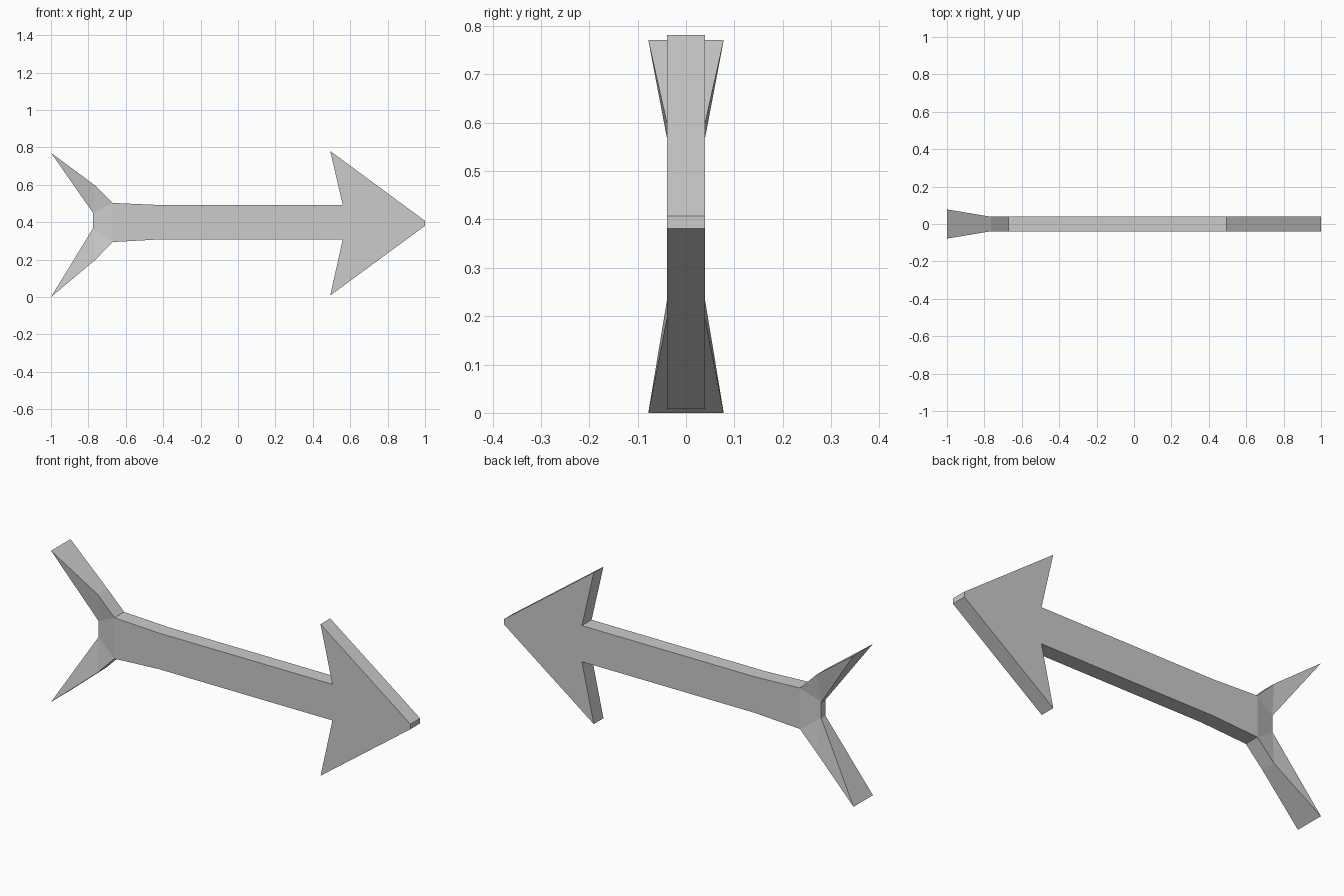
import bpy
import bmesh

cube = bpy.data.objects.get("Cube")
if cube:
    bpy.data.objects.remove(cube, do_unlink=True)

HALF = 0.039  # half thickness of the shaft and head

grey = bpy.data.materials.new("light_grey")
grey.use_nodes = True
colour = (0.6, 0.6, 0.6, 1)
grey.diffuse_color = colour
grey.node_tree.nodes["Principled BSDF"].inputs["Base Color"].default_value = colour


def finish(bm, name):
    bmesh.ops.recalc_face_normals(bm, faces=bm.faces)
    mesh = bpy.data.meshes.new(name)
    bm.to_mesh(mesh)
    bm.free()
    mesh.materials.append(grey)
    obj = bpy.data.objects.new(name, mesh)
    bpy.context.collection.objects.link(obj)
    return obj


def prism(name, outline):
    """Extrude an x-z outline through the thickness."""
    bm = bmesh.new()
    face = bm.faces.new([bm.verts.new((x, -HALF, z)) for x, z in outline])
    out = bmesh.ops.extrude_face_region(bm, geom=[face])
    verts = [v for v in out["geom"] if isinstance(v, bmesh.types.BMVert)]
    bmesh.ops.translate(bm, verts=verts, vec=(0, 2 * HALF, 0))
    # The source face is kept as the near cap of the solid
    return finish(bm, name)


# Shaft, flaring slightly towards the tail
prism("shaft", [(-0.67, 0.503), (-0.42, 0.492), (0.56, 0.492),
                (0.56, 0.308), (-0.42, 0.308), (-0.67, 0.294)])

# Barbed head with a small blunt tip
prism("arrowhead", [(0.56, 0.492), (0.493, 0.781), (1, 0.407), (1, 0.381),
                    (0.493, 0.008), (0.56, 0.308)])

# Tail: wedge-shaped hub and two fins that widen towards their tips
bm = bmesh.new()


def pair(x, y, z):
    return [bm.verts.new((x, s * y, z)) for s in (-1, 1)]


def strip(a, b):
    bm.faces.new((a[0], a[1], b[1], b[0]))


def fin(root_z, bend_z, tip_z, notch_z):
    root = pair(-0.67, HALF, root_z)
    bend = pair(-0.765, HALF, bend_z)
    tip = pair(-1, 0.078, tip_z)
    notch = pair(-0.775, 0.017, notch_z)
    for a, b in ((root, bend), (bend, tip), (tip, notch)):
        strip(a, b)
    for s in (0, 1):
        bm.faces.new((root[s], bend[s], notch[s]))
        bm.faces.new((bend[s], tip[s], notch[s]))
    return root, notch


upper_root, upper_notch = fin(0.503, 0.597, 0.771, 0.45)
lower_root, lower_notch = fin(0.294, 0.197, 0, 0.368)
strip(upper_notch, lower_notch)
for s in (0, 1):
    bm.faces.new((upper_root[s], upper_notch[s], lower_notch[s], lower_root[s]))
finish(bm, "tail_fins")
